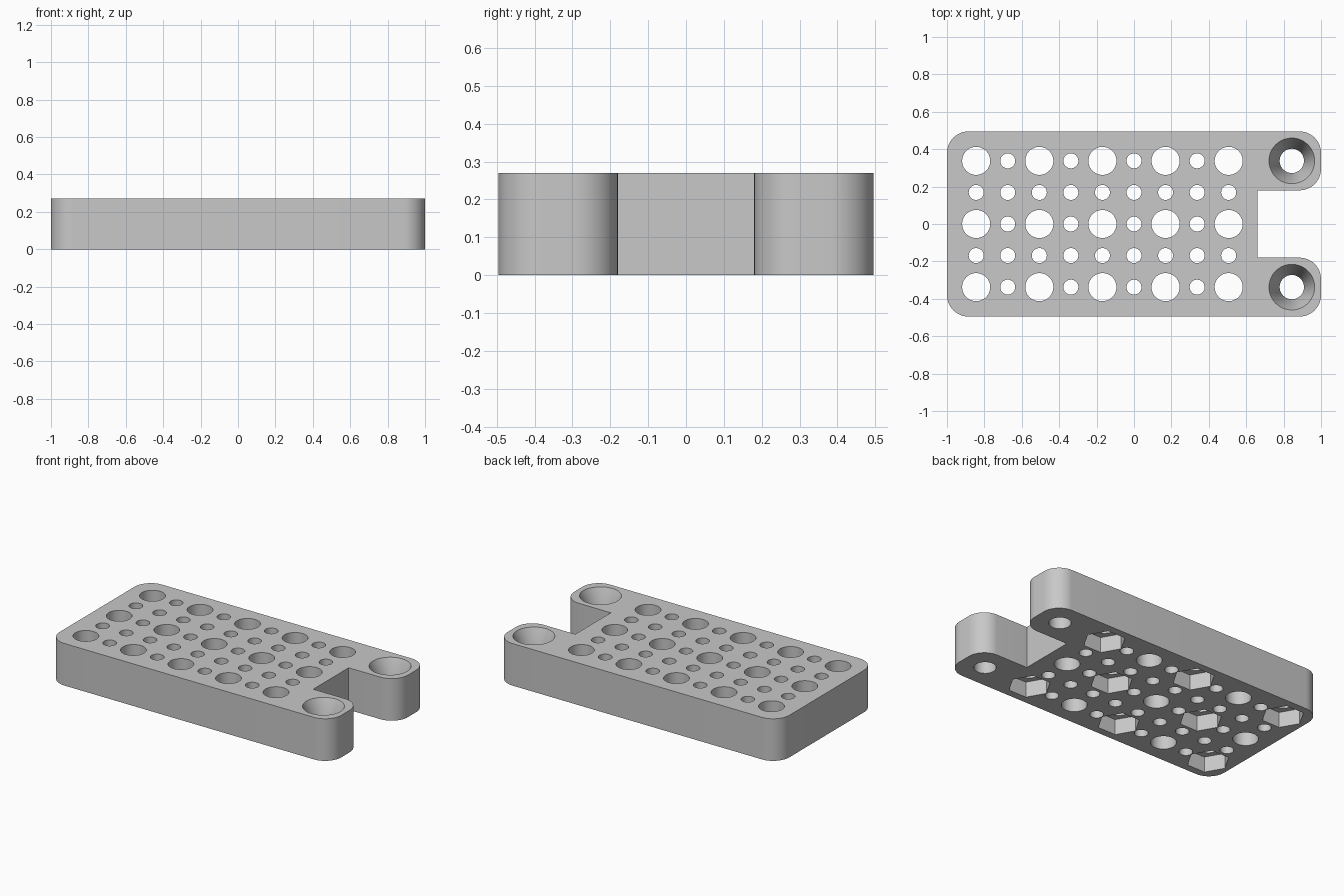
import bpy, bmesh, math
from mathutils import Vector

cube = bpy.data.objects.get("Cube")
if cube:
    bpy.data.objects.remove(cube, do_unlink=True)

HEIGHT = 0.27
PITCH = 0.3375
HALF = PITCH / 2
CORNER = 0.115

grey = bpy.data.materials.new("light_grey")
grey.use_nodes = True
GREY = (0.58, 0.58, 0.58, 1)
grey.diffuse_color = GREY
grey.node_tree.nodes["Principled BSDF"].inputs["Base Color"].default_value = GREY


def make_object(name, bm):
    bmesh.ops.recalc_face_normals(bm, faces=bm.faces)
    mesh = bpy.data.meshes.new(name)
    bm.to_mesh(mesh)
    bm.free()
    mesh.materials.append(grey)
    obj = bpy.data.objects.new(name, mesh)
    bpy.context.collection.objects.link(obj)
    return obj


def lathe(bm, x, y, profile, sides=48):
    """Closed solid from stacked (radius, z) rings with flat end caps."""
    rings = []
    for r, z in profile:
        rings.append([bm.verts.new((x + r * math.cos(2 * math.pi * i / sides),
                                    y + r * math.sin(2 * math.pi * i / sides), z))
                      for i in range(sides)])
    for a, b in zip(rings, rings[1:]):
        for i in range(sides):
            j = (i + 1) % sides
            bm.faces.new((a[i], a[j], b[j], b[i]))
    bm.faces.new(rings[0][::-1])
    bm.faces.new(rings[-1])


def fillet(x, y, start, r=CORNER, steps=14):
    """Quarter arc whose centre is (x, y), starting at an angle in degrees."""
    return [(x + r * math.cos(math.radians(start + 90 * i / steps)),
             y + r * math.sin(math.radians(start + 90 * i / steps)))
            for i in range(steps + 1)]


# Plate outline: rounded block with a square notch between two prongs
X, Y, NOTCH_X, NOTCH_Y = 1.0, 0.495, 0.66, 0.18
outline = fillet(-X + CORNER, -Y + CORNER, 180)
outline += fillet(X - CORNER, -Y + CORNER, 270)
outline += fillet(X - CORNER, -NOTCH_Y - CORNER, 0)
outline += [(NOTCH_X, -NOTCH_Y), (NOTCH_X, NOTCH_Y)]
outline += fillet(X - CORNER, NOTCH_Y + CORNER, 270)
outline += fillet(X - CORNER, Y - CORNER, 0)
outline += fillet(-X + CORNER, Y - CORNER, 90)

bm = bmesh.new()
base = bm.faces.new([bm.verts.new((x, y, 0)) for x, y in outline])
top = bmesh.ops.extrude_face_region(bm, geom=[base])["geom"]
bmesh.ops.translate(bm, vec=Vector((0, 0, HEIGHT)),
                    verts=[v for v in top if isinstance(v, bmesh.types.BMVert)])
plate = make_object("mounting_plate", bm)

# Hole cutters: half-pitch grid, large holes on the main grid points
holes, pockets = bmesh.new(), bmesh.new()
for col in range(9):
    for row in range(5):
        x, y = (col - 5) * HALF, (row - 2) * HALF
        if row % 2 == 0 and col % 2 == 0:
            lathe(holes, x, y, [(0.075, -0.1), (0.075, HEIGHT + 0.1)])
            # Hexagonal nut pockets underneath, in a checkerboard
            if (col // 2 + row // 2) % 2 == 0:
                lathe(pockets, x, y, [(0.126, -0.1), (0.126, 0.1)], sides=6)
        else:
            lathe(holes, x, y, [(0.04, -0.1), (0.04, HEIGHT + 0.1)], sides=32)

# Countersunk screw holes in the prongs
for side in (-1, 1):
    lathe(holes, 5 * HALF, side * PITCH,
          [(0.065, -0.1), (0.065, 0.13), (0.122, HEIGHT), (0.122, HEIGHT + 0.1)])

bpy.context.view_layer.objects.active = plate
for name, cutter_bm in (("hole_cutter", holes), ("pocket_cutter", pockets)):
    cutter = make_object(name, cutter_bm)
    cutter.hide_render = True
    mod = plate.modifiers.new(name, "BOOLEAN")
    mod.operation = "DIFFERENCE"
    mod.solver = "EXACT"
    mod.object = cutter
    bpy.ops.object.modifier_apply(modifier=name)
    bpy.data.objects.remove(cutter, do_unlink=True)

bpy.ops.object.select_all(action="DESELECT")
plate.select_set(True)
bpy.ops.object.shade_smooth_by_angle(angle=math.radians(25))
